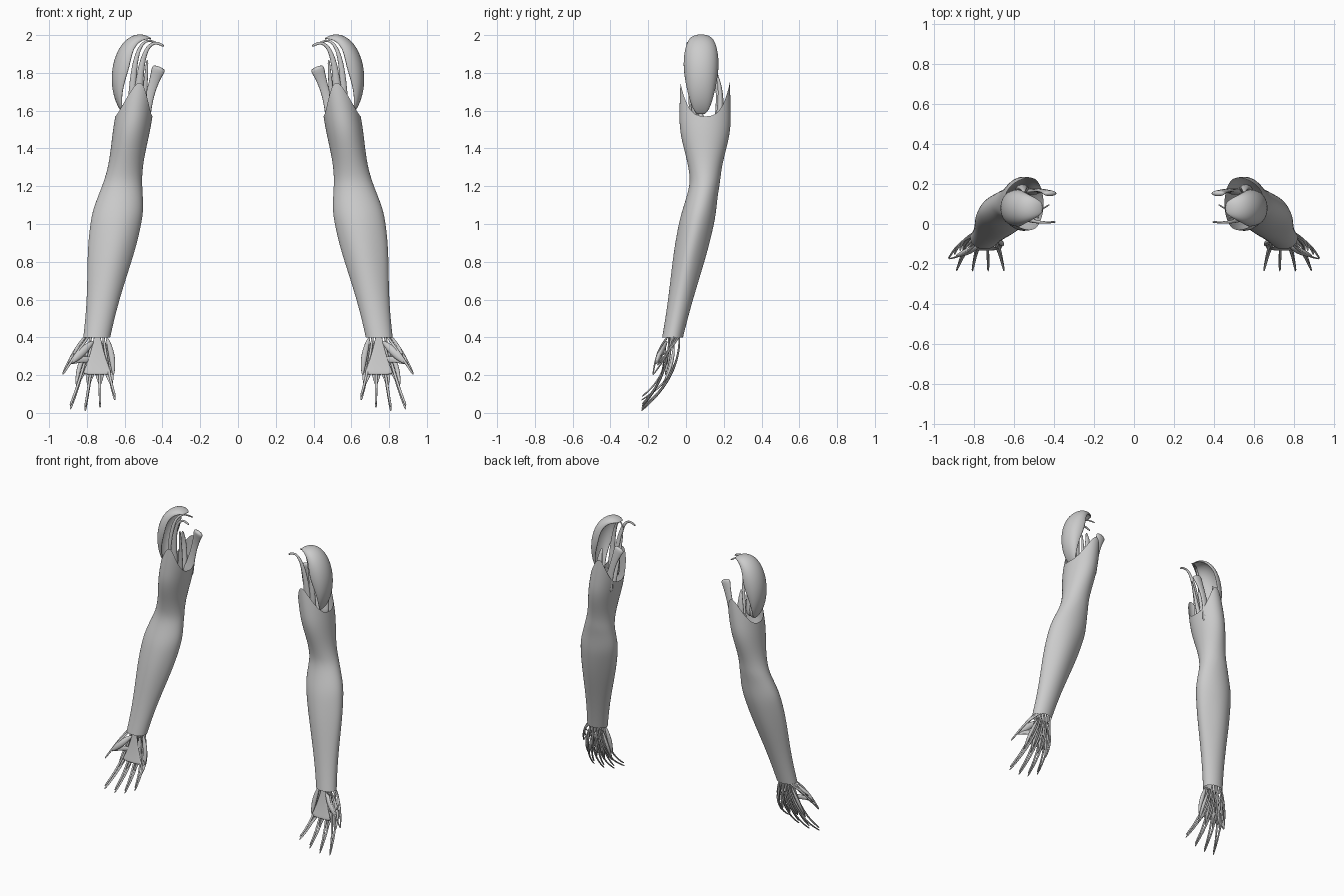
import bpy, bmesh, math
from mathutils import Vector

cube = bpy.data.objects.get("Cube")
if cube:
    bpy.data.objects.remove(cube)

shade = (0.6, 0.6, 0.6, 1)
grey = bpy.data.materials.new("plain grey")
grey.use_nodes = True
grey.diffuse_color = shade
grey.node_tree.nodes["Principled BSDF"].inputs["Base Color"].default_value = shade


def skin(name, rings, closed=True, capped=False, thickness=0):
    """Join rings of points into one smooth surface, mirrored to both arms."""
    bm = bmesh.new()
    rows = [[bm.verts.new(point) for point in ring] for ring in rings]
    count = len(rows[0])
    for lower, upper in zip(rows, rows[1:]):
        for i in range(count if closed else count - 1):
            j = (i + 1) % count
            bm.faces.new((lower[i], lower[j], upper[j], upper[i]))
    if capped:
        bm.faces.new(reversed(rows[0]))
        bm.faces.new(rows[-1])
    bmesh.ops.recalc_face_normals(bm, faces=bm.faces)
    for face in bm.faces:
        face.smooth = True
    mesh = bpy.data.meshes.new(name)
    bm.to_mesh(mesh)
    bm.free()
    mesh.materials.append(grey)
    part = bpy.data.objects.new(name, mesh)
    bpy.context.collection.objects.link(part)
    if thickness:
        solid = part.modifiers.new("Thickness", 'SOLIDIFY')
        solid.thickness = thickness
        solid.offset = 0
    smooth = part.modifiers.new("Smooth", 'SUBSURF')
    smooth.levels = smooth.render_levels = 1
    mirror = part.modifiers.new("Other arm", 'MIRROR')
    mirror.use_mirror_merge = False


def strand(name, start, bend, end, widths, flat=0.7, steps=9, sides=8):
    """Sweep an oval along a bent path; its width follows the same curve rule."""
    a, b, c = (Vector((*point, width)) for point, width in zip((start, bend, end), widths))
    rings = []
    for step in range(steps + 1):
        t = step / steps
        station = a.lerp(b, t).lerp(b.lerp(c, t), t)
        along = (b.lerp(c, t) - a.lerp(b, t)).to_3d().normalized()
        side = along.cross(Vector((0, 1, 0))).normalized()
        deep = side.cross(along) * flat
        ring = []
        for k in range(sides):
            angle = k * math.tau / sides
            offset = side * math.cos(angle) + deep * math.sin(angle)
            ring.append(station.to_3d() + offset * station.w)
        rings.append(ring)
    skin(name, rings, capped=True)


def swell(z, peak, below, above):
    """Rounded bulge of height one at the peak, with its own reach each way."""
    reach = below if z < peak else above
    return math.exp(-((z - peak) / reach) ** 2)


def sleeve_point(angle, share):
    """Point on the arm; the upper rim rises to a peak in front and behind."""
    rim = 1.57 + 0.18 * abs(math.sin(angle)) ** 3
    z = 0.4 + (rim - 0.4) * share
    half_x = 0.066 + 0.066 * swell(z, 1.03, 0.4, 0.2) + 0.033 * swell(z, 1.55, 0.3, 0.3)
    half_y = 0.051 + 0.04 * swell(z, 1, 0.4, 0.2) + 0.085 * swell(z, 1.55, 0.26, 0.8)
    ridge = 1 + 0.03 * swell(z, 0.85, 0.25, 0.2) * math.cos(4 * angle + 0.6)
    x = 0.815 - 0.168 * z + half_x * ridge * math.cos(angle)
    y = 0.21 * min(z, 1.22) - 0.155 + half_y * ridge * math.sin(angle)
    return x, y, z


def cap_ring(share, points=12):
    """Hollow slice of the shoulder cap, from its low tip to its inner hook."""
    turn = math.radians(-55 + 170 * share)
    fullness = math.sin(math.pi * share)
    half_y = 0.015 + 0.075 * fullness ** 0.6
    ring = []
    for k in range(points + 1):
        around = math.pi * k / points
        inset = 0.085 * fullness * (1 - math.sin(around) ** 0.8)
        ring.append((0.52 + (0.145 - inset) * math.cos(turn),
                     0.08 - half_y * math.cos(around),
                     1.77 + (0.23 - inset) * math.sin(turn)))
    return ring


# Arm sleeve and shoulder cap
sides, rows = 40, 32
skin("arm_sleeve", [[sleeve_point(k * math.tau / sides, row / rows) for k in range(sides)]
                    for row in range(rows + 1)])
skin("shoulder_cap", [cap_ring(row / rows) for row in range(rows + 1)],
     closed=False, thickness=0.008)

# Muscle heads that leave the sleeve at the shoulder
strand("short_front_head", (0.39, 0.01, 1.94), (0.53, 0, 2.05), (0.53, 0.04, 1.55),
       (0.008, 0.006, 0.035))
strand("long_front_head", (0.42, 0.1, 1.95), (0.57, 0, 2.07), (0.56, 0.05, 1.55),
       (0.006, 0.005, 0.03))
strand("inner_arm_muscle", (0.48, 0.03, 1.87), (0.49, 0.06, 1.7), (0.52, 0.09, 1.5),
       (0.006, 0.015, 0.025))
strand("rear_long_head", (0.415, 0.15, 1.835), (0.47, 0.18, 1.7), (0.51, 0.16, 1.5),
       (0.045, 0.004, 0.05), flat=0.4)
strand("rear_outer_head", (0.55, 0.16, 1.8), (0.56, 0.2, 1.7), (0.56, 0.17, 1.5),
       (0.006, 0.03, 0.04), flat=0.6)

# Four fingers fan out from the wrist, each with tendons and slim side muscles
for place, name in enumerate(("little", "ring", "middle", "index")):
    fan = place - 1.5
    wrist = 0.745 + 0.02 * fan
    knuckle = 0.755 + 0.045 * fan
    tip = Vector((0.77 + 0.08 * fan, -0.24, 0.007 + 0.012 * (fan - 0.7) ** 2))
    strand(name + "_back_tendon", (wrist, -0.035, 0.42), (knuckle, -0.02, 0.19), tip,
           (0.007, 0.009, 0.006))
    strand(name + "_palm_tendon", (wrist, -0.09, 0.42), (knuckle, -0.08, 0.2),
           tip + Vector((0, 0.005, 0.02)), (0.007, 0.009, 0.006))
    for side in (-1, 1):
        strand(name + "_side_muscle", (wrist + side * 0.006, -0.065, 0.38),
               (knuckle + side * 0.03, -0.06, 0.25),
               ((knuckle + tip.x) / 2, -0.13, 0.14), (0.004, 0.024, 0.002))

# Palm
strand("palm_sheet", (0.745, -0.1, 0.42), (0.745, -0.11, 0.3), (0.745, -0.13, 0.2),
       (0.015, 0.04, 0.09), flat=0.06)
strand("little_side_muscle", (0.695, -0.08, 0.4), (0.66, -0.09, 0.3), (0.66, -0.11, 0.2),
       (0.006, 0.03, 0.004))

# Thumb
thumb_tip = Vector((0.93, -0.175, 0.2))
strand("thumb_ball", (0.765, -0.1, 0.38), (0.83, -0.14, 0.32), (0.89, -0.16, 0.26),
       (0.006, 0.045, 0.006))
strand("thumb_web", (0.77, -0.1, 0.27), (0.82, -0.12, 0.3), (0.88, -0.15, 0.26),
       (0.02, 0.025, 0.005), flat=0.4)
strand("thumb_palm_tendon", (0.785, -0.09, 0.41), (0.84, -0.16, 0.34), thumb_tip,
       (0.006, 0.01, 0.005))
for step in range(3):
    strand("thumb_back_tendon", (0.795 - 0.012 * step, -0.06 + 0.015 * step, 0.42),
           (0.87, -0.07, 0.34), thumb_tip + Vector((-0.03, 0.02, 0.05)) * step,
           (0.007, 0.01, 0.005))
